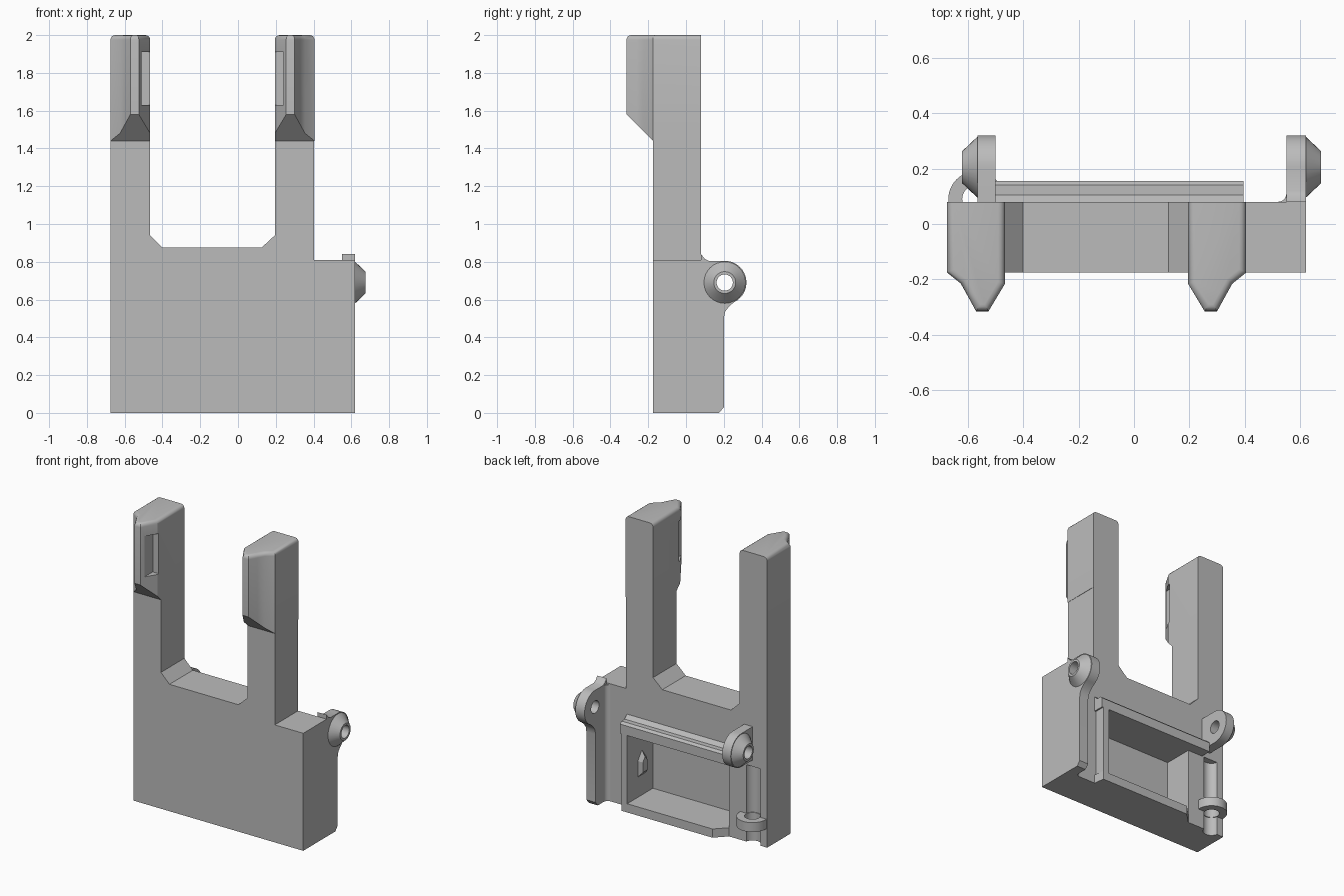
import bpy, bmesh, math
from mathutils import Vector

old = bpy.data.objects.get("Cube")
if old:
    bpy.data.objects.remove(old, do_unlink=True)

grey = bpy.data.materials.new("plain grey")
grey.use_nodes = True
GREY = (0.5, 0.5, 0.5, 1)
grey.diffuse_color = GREY
grey.node_tree.nodes["Principled BSDF"].inputs["Base Color"].default_value = GREY


def finish(name, bm):
    bmesh.ops.recalc_face_normals(bm, faces=bm.faces)
    mesh = bpy.data.meshes.new(name)
    bm.to_mesh(mesh)
    bm.free()
    mesh.materials.append(grey)
    obj = bpy.data.objects.new(name, mesh)
    bpy.context.collection.objects.link(obj)
    return obj


def loft(pts_lo, pts_hi, axis, lo, hi):
    """Solid between two outlines; axis is the direction of extrusion."""
    def place(p, h):
        return {"x": (h, p[0], p[1]), "y": (p[0], h, p[1]), "z": (p[0], p[1], h)}[axis]
    bm = bmesh.new()
    a = [bm.verts.new(place(p, lo)) for p in pts_lo]
    b = [bm.verts.new(place(p, hi)) for p in pts_hi]
    bm.faces.new(a)
    bm.faces.new(b)
    for i in range(len(a)):
        j = (i + 1) % len(a)
        bm.faces.new((a[i], a[j], b[j], b[i]))
    return bm


def prism(name, pts, axis, lo, hi):
    return finish(name, loft(pts, pts, axis, lo, hi))


def box(name, x0, x1, y0, y1, z0, z1):
    return prism(name, [(x0, y0), (x1, y0), (x1, y1), (x0, y1)], "z", z0, z1)


def arc(cx, cy, r, a0=0, a1=360, n=32):
    steps = n if a1 - a0 >= 360 else n + 1
    angles = [math.radians(a0 + (a1 - a0) * i / n) for i in range(steps)]
    return [(cx + r * math.cos(t), cy + r * math.sin(t)) for t in angles]


def activate(obj):
    bpy.ops.object.select_all(action="DESELECT")
    obj.select_set(True)
    bpy.context.view_layer.objects.active = obj


def cut(obj, cutter):
    mod = obj.modifiers.new("cut", "BOOLEAN")
    mod.operation = "DIFFERENCE"
    mod.solver = "EXACT"
    mod.object = cutter
    activate(obj)
    bpy.ops.object.modifier_apply(modifier=mod.name)
    bpy.data.objects.remove(cutter, do_unlink=True)


def smooth(obj):
    activate(obj)
    bpy.ops.object.shade_smooth_by_angle(angle=math.radians(30))


FRONT, BACK, HOOK_Z = -0.175, 0.08, 1.44
PIVOT = (0.205, 0.69)
BORE = (-0.57, 0.09)

# Body with two uprights
body = prism("body", [
    (-0.675, 0), (0.62, 0), (0.62, 0.81), (0.403, 0.81), (0.403, HOOK_Z),
    (0.195, HOOK_Z), (0.195, 0.94), (0.125, 0.875), (-0.4, 0.875),
    (-0.465, 0.94), (-0.465, HOOK_Z), (-0.675, HOOK_Z)], "y", FRONT, BACK)
cut(body, box("pocket_cutter", -0.385, 0.34, -0.125, 0.3, 0.06, 0.53))
cut(body, prism("bore_cutter", arc(*BORE, 0.055), "z", -0.1, 0.53))
smooth(body)


# Hooked heads of the uprights, mirrored about the middle of the gap
def head(name, flip):
    def fx(x):
        return -0.27 - x if flip else x
    plan = [(-0.675, BACK), (-0.675, FRONT), (-0.625, -0.215), (-0.6, -0.26),
            (-0.57, -0.315), (-0.525, -0.315), (-0.465, -0.215), (-0.465, BACK)]
    plan = [(fx(x), y) for x, y in plan]
    bm = loft(plan, plan, "z", HOOK_Z, 2)
    bmesh.ops.recalc_face_normals(bm, faces=bm.faces)
    rim = [e for e in bm.edges if all(v.co.z > 1.99 for v in e.verts)
           and not all(v.co.y > BACK - 0.01 for v in e.verts)]
    bmesh.ops.bevel(bm, geom=rim, offset=0.025, segments=4, profile=0.5, affect="EDGES")
    # sloped underside
    res = bmesh.ops.bisect_plane(
        bm, geom=bm.verts[:] + bm.edges[:] + bm.faces[:], dist=1e-5,
        plane_co=(0, FRONT, HOOK_Z), plane_no=Vector((0, -1, -1)).normalized(), clear_outer=True)
    bmesh.ops.holes_fill(bm, edges=[e for e in bm.edges if e.is_boundary])
    obj = finish(name, bm)
    xs = sorted((fx(-0.51), fx(-0.4)))
    cut(obj, box("window_cutter", xs[0], xs[1], -0.33, -0.2, 1.63, 1.91))
    smooth(obj)


head("right_hook_head", False)
head("left_hook_head", True)


# Pivot lugs with tapered bosses and a drilled hole
def pivot(side, outline, x0, x1, base, tip):
    lug = prism(side + "_pivot_lug", outline, "x", x0, x1)
    boss = finish(side + "_pivot_boss",
                  loft(arc(*PIVOT, 0.11), arc(*PIVOT, 0.058), "x", base, tip))
    for obj in (lug, boss):
        cut(obj, prism("drill", arc(*PIVOT, 0.043), "x", -1, 1))
        smooth(obj)


R = 0.115
flange = [(BACK, 0), (0.175, 0), (0.2, 0.03), (0.2, 0.5), (0.207, 0.535), (0.225, 0.56)]
flange += arc(*PIVOT, R, -65, 90, 20) + [(0.12, 0.805), (0.1, 0.815), (BACK, 0.84)]
pivot("left", flange, 0.55, 0.62, 0.62, 0.675)
right_lug = [(BACK, 0.575)] + arc(*PIVOT, R, -90, 90, 20) + [(BACK, 0.805)]
pivot("right", right_lug, -0.565, -0.5, -0.565, -0.62)

# Fillet inside the tall flange
smooth(prism("flange_fillet", [(0.55, BACK)] + arc(0.52, 0.11, 0.03, -90, 0, 6), "z", 0.0, 0.8))

# Raised frame around the pocket
prism("frame_top", [(BACK, 0.53), (0.155, 0.53), (0.155, 0.595), (0.14, 0.61),
                    (0.105, 0.61), (BACK, 0.635)], "x", -0.5, 0.395)
box("frame_side", 0.34, 0.385, BACK, 0.155, 0.03, 0.53)
prism("frame_sill", [(-0.385, BACK), (-0.31, 0.155), (0.385, 0.155), (0.395, BACK)], "z", 0.0, 0.06)

# Catch on the pocket wall
catch = [(-0.05, 0.2), (0.04, 0.2), (0.04, 0.31), (-0.005, 0.37), (-0.05, 0.31)]
catch_top = [(-0.03, 0.23), (0.02, 0.23), (0.02, 0.3), (-0.005, 0.33), (-0.03, 0.3)]
finish("pocket_catch", loft(catch_top, catch, "x", 0.315, 0.34))

# Ring guide under the bore
ring = prism("ring_guide", arc(*BORE, 0.1, 0, 180, 24) + [(-0.67, 0.0), (-0.47, 0.0)],
             "z", 0.13, 0.195)
cut(ring, prism("ring_cutter", arc(*BORE, 0.05), "z", 0, 1))
smooth(ring)
